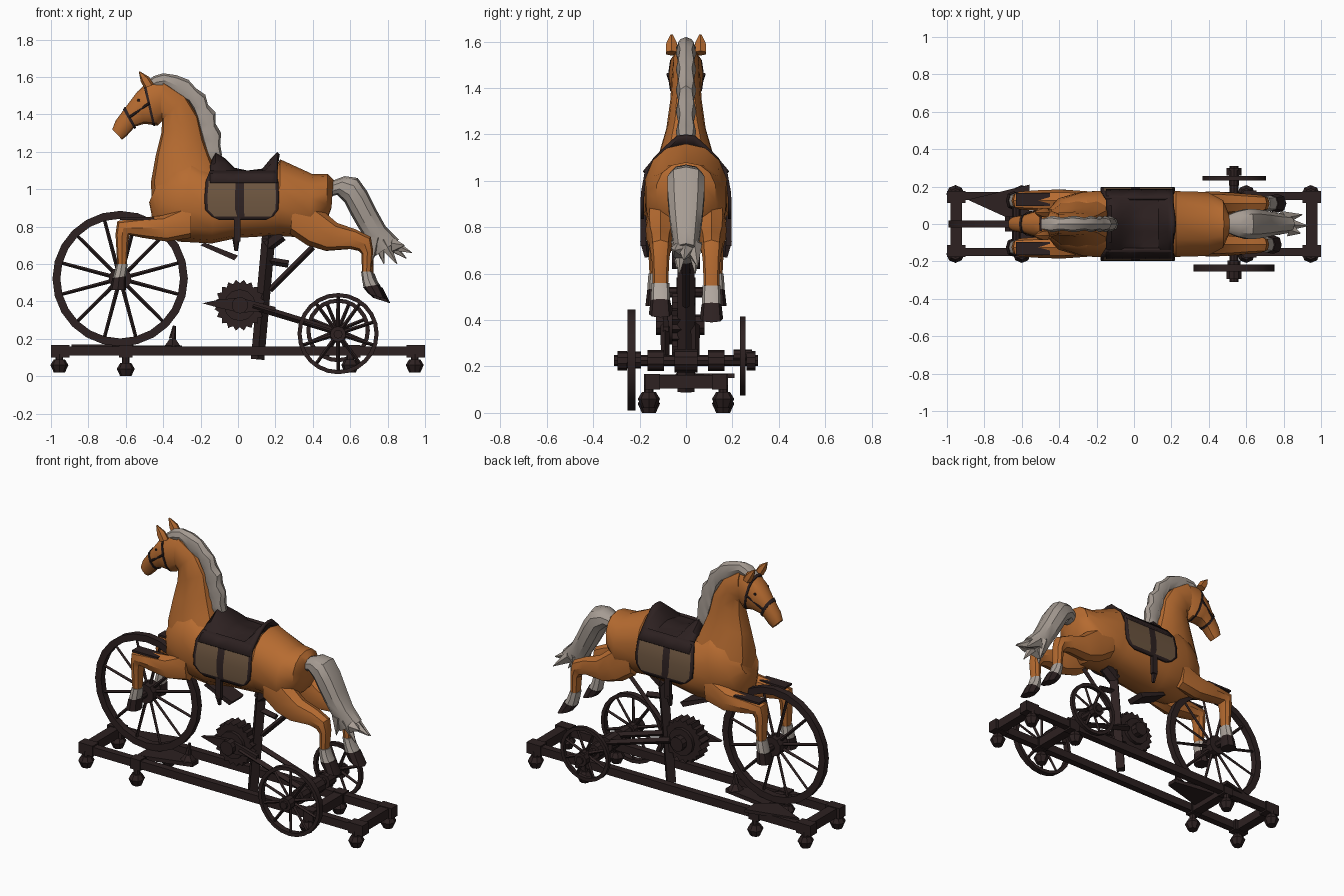
import bpy, bmesh, math
from mathutils import Vector, Matrix

def material(name, rgb):
    m = bpy.data.materials.new(name)
    m.diffuse_color = (*rgb, 1)
    return m

COAT = material("chestnut coat", (0.47, 0.148, 0.03))
DARK = material("dark iron and leather", (0.026, 0.015, 0.015))
HAIR = material("grey hair", (0.38, 0.33, 0.29))
PANEL = material("tan leather", (0.15, 0.09, 0.05))
SOCK = material("pale sock", (0.43, 0.38, 0.34))

def finish(name, bm, *mats, smooth=35):
    bmesh.ops.recalc_face_normals(bm, faces=bm.faces)
    me = bpy.data.meshes.new(name)
    for m in mats:
        me.materials.append(m)
    bm.to_mesh(me)
    bm.free()
    ob = bpy.data.objects.new(name, me)
    bpy.context.collection.objects.link(ob)
    if smooth:
        bpy.ops.object.select_all(action='DESELECT')
        ob.select_set(True)
        bpy.context.view_layer.objects.active = ob
        bpy.ops.object.shade_smooth_by_angle(angle=math.radians(smooth))
    return ob

def loft(name, rings, mat, yc=0, n=12, e=0.85):
    """Rings are (top x, top z, bottom x, bottom z, half width)."""
    bm = bmesh.new()
    loops = []
    for x1, z1, x2, z2, w in rings:
        loop = []
        for i in range(n):
            a = 2 * math.pi * i / n
            c, s = (math.copysign(abs(f) ** e, f) for f in (math.cos(a), math.sin(a)))
            loop.append(bm.verts.new(((x1 + x2 + (x1 - x2) * c) / 2, yc + w * s,
                                      (z1 + z2 + (z1 - z2) * c) / 2)))
        loops.append(loop)
    for a, b in zip(loops, loops[1:]):
        for i in range(n):
            bm.faces.new((a[i], a[(i + 1) % n], b[(i + 1) % n], b[i]))
    bm.faces.new(loops[0])
    bm.faces.new(loops[-1])
    return finish(name, bm, mat)

def add_rod(bm, a, b, r1, r2=None, n=6):
    a, b = Vector(a), Vector(b)
    d = b - a
    mat = Matrix.Translation((a + b) / 2) @ d.to_track_quat('Z', 'Y').to_matrix().to_4x4()
    bmesh.ops.create_cone(bm, cap_ends=True, segments=n, radius1=r1,
                          radius2=r1 if r2 is None else r2, depth=d.length, matrix=mat)

def rods(name, items, mat=DARK):
    bm = bmesh.new()
    for it in items:
        add_rod(bm, *it)
    return finish(name, bm, mat)

def boxes(name, items, mat=DARK):
    """Items are (x0, x1, y0, y1, z0, z1)."""
    bm = bmesh.new()
    for x0, x1, y0, y1, z0, z1 in items:
        bmesh.ops.create_cube(bm, size=1, matrix=Matrix.Translation(
            ((x0 + x1) / 2, (y0 + y1) / 2, (z0 + z1) / 2)) @ Matrix.Diagonal((x1 - x0, y1 - y0, z1 - z0, 1)))
    return finish(name, bm, mat, smooth=0)

def prism(name, pts, lo, hi, axis, mat=DARK):
    """Outline extruded along y or z."""
    bm = bmesh.new()
    f = bm.faces.new([bm.verts.new((p, lo, q) if axis == 'y' else (p, q, lo)) for p, q in pts])
    r = bmesh.ops.extrude_face_region(bm, geom=[f])
    off = (0, hi - lo, 0) if axis == 'y' else (0, 0, hi - lo)
    bmesh.ops.translate(bm, vec=off, verts=[v for v in r['geom'] if isinstance(v, bmesh.types.BMVert)])
    return finish(name, bm, mat, smooth=0)

def wheel(name, x, y, z, r, thick, width, spokes, n=24):
    bm = bmesh.new()
    prof = [(r, -width), (r, width), (r - thick, width), (r - thick, -width)]
    vs = [[bm.verts.new((x + p * math.cos(2 * math.pi * i / n), y + q, z + p * math.sin(2 * math.pi * i / n)))
           for p, q in prof] for i in range(n)]
    for i in range(n):
        a, b = vs[i], vs[(i + 1) % n]
        for k in range(4):
            bm.faces.new((a[k], a[(k + 1) % 4], b[(k + 1) % 4], b[k]))
    for i in range(spokes):
        a = 2 * math.pi * (i + 0.5) / spokes
        c, s = math.cos(a), math.sin(a)
        add_rod(bm, (x, y, z), (x + (r - thick / 2) * c, y, z + (r - thick / 2) * s), 0.011, 0.009, 4)
    add_rod(bm, (x, y - 0.04, z), (x, y + 0.04, z), r * 0.17, None, 10)
    return finish(name, bm, DARK)

# Horse body, neck and head
loft("body", [(.51, 1.05, .50, .90, .06), (.48, 1.08, .47, .82, .13), (.40, 1.08, .38, .74, .175),
              (.225, 1.16, .22, .75, .18), (.18, 1.075, .18, .75, .18), (0, 1.06, 0, .74, .185),
              (-.12, 1.09, -.14, .71, .185), (-.24, 1.18, -.32, .72, .175), (-.33, 1.15, -.45, .80, .14),
              (-.42, 1.06, -.475, .93, .08)], COAT, n=14, e=.92)
loft("neck", [(-.10, 1.08, -.46, .88, .15), (-.14, 1.17, -.465, 1.04, .12), (-.18, 1.27, -.44, 1.18, .085),
              (-.21, 1.39, -.41, 1.30, .068), (-.28, 1.50, -.405, 1.37, .062), (-.40, 1.58, -.42, 1.37, .06)], COAT)
loft("head", [(-.38, 1.57, -.39, 1.38, .05), (-.48, 1.575, -.43, 1.34, .074), (-.54, 1.52, -.50, 1.35, .074),
              (-.60, 1.44, -.55, 1.335, .052), (-.655, 1.365, -.595, 1.285, .043), (-.672, 1.32, -.62, 1.265, .034)], COAT)
for s in (-1, 1):
    loft("ear", [(-.45, 1.56, -.50, 1.54, .028), (-.475, 1.60, -.52, 1.575, .026), (-.525, 1.63, -.53, 1.628, .006)],
         COAT, s * .062, 6)
    rods("eye", [((-.53, s * .062, 1.475), (-.53, s * .071, 1.475), .009, .006, 8)], DARK)

# Bridle: two bands round the head joined by cheek straps
loft("noseband", [(-.604, 1.443, -.544, 1.328, .056), (-.615, 1.426, -.555, 1.322, .053)], DARK)
loft("browband", [(-.495, 1.57, -.442, 1.337, .078), (-.507, 1.56, -.455, 1.34, .078)], DARK)
for s in (-1, 1):
    rods("cheek_strap", [((-.58, s * .053, 1.385), (-.475, s * .078, 1.46), .007)])

# Mane: wedge with a wavy outer edge
path = [(-.50, 1.565, -.46, 1.53), (-.45, 1.605, -.42, 1.54), (-.40, 1.62, -.37, 1.54), (-.33, 1.61, -.31, 1.49),
        (-.265, 1.585, -.26, 1.46), (-.225, 1.54, -.235, 1.42), (-.175, 1.505, -.22, 1.37), (-.16, 1.45, -.21, 1.33),
        (-.12, 1.41, -.20, 1.28), (-.12, 1.35, -.19, 1.25), (-.09, 1.30, -.18, 1.21), (-.095, 1.24, -.17, 1.18),
        (-.085, 1.18, -.15, 1.15)]
loft("mane", [(a, b, c, d, .034 + .010 * (i % 2)) for i, (a, b, c, d) in enumerate(path)], HAIR, n=8)

# Tail with loose tips
loft("tail", [(.49, 1.04, .49, .96, .045), (.57, 1.07, .53, .97, .07), (.64, 1.06, .57, .93, .084),
              (.69, .99, .60, .87, .082), (.74, .89, .64, .80, .074), (.79, .80, .69, .72, .062),
              (.86, .73, .73, .64, .052)], HAIR, n=10)
rods("tail_tips", [((.73 + .02 * i, y, .74 - .008 * i), t, .04, .002, 5) for i, (y, t) in enumerate(
    [(-.03, (.72, -.04, .62)), (.03, (.78, .04, .60)), (-.02, (.85, -.03, .60)),
     (.03, (.90, .05, .63)), (0, (.93, -.01, .66)), (-.03, (.89, -.05, .70))])], HAIR)

# Legs, with pale socks and dark hooves
for s in (-1, 1):
    side = "right" if s < 0 else "left"
    loft("front_leg_" + side, [(-.25, .93, -.25, .74, .05), (-.40, .86, -.38, .72, .06), (-.54, .845, -.51, .74, .055),
         (-.645, .83, -.58, .755, .048), (-.655, .76, -.585, .73, .04), (-.645, .59, -.595, .59, .032)], COAT, s * .125, 8)
    loft("front_sock_" + side, [(-.65, .60, -.59, .60, .037), (-.66, .56, -.595, .56, .04), (-.67, .52, -.60, .53, .04)],
         SOCK, s * .125, 8)
    loft("front_hoof_" + side, [(-.672, .525, -.598, .535, .042), (-.685, .46, -.60, .46, .05)], DARK, s * .125, 8)
    boxes("leg_plate_" + side, [(-.63, -.45, s * .13 - .035, s * .13 + .035, .836, .848)])

    def fold(rs):
        # The right hind leg is drawn up very slightly
        f = lambda x, z: (x, z) if s > 0 or z > .7 else (x - .08 * (.7 - z), .7 - (.7 - z) * .93)
        return [(*f(a, b), *f(c, d), w) for a, b, c, d, w in rs]
    loft("hind_leg_" + side, fold([(.30, 1.0, .28, .76, .055), (.46, .88, .37, .70, .065), (.53, .82, .47, .67, .06),
         (.63, .785, .60, .68, .05), (.71, .745, .645, .67, .045), (.725, .67, .665, .65, .038),
         (.725, .54, .675, .54, .033)]), COAT, s * .11, 8)
    loft("hind_sock_" + side, fold([(.73, .55, .67, .55, .038), (.745, .51, .68, .50, .04), (.77, .47, .69, .46, .042)]),
         SOCK, s * .11, 8)
    loft("hind_hoof_" + side, fold([(.773, .475, .687, .46, .043), (.815, .39, .72, .42, .05)]), DARK, s * .11, 8)

# Saddle seat: curved shell between pommel and cantle
bm = bmesh.new()
grid = []
for x, zt in [(-.15, 1.14), (-.12, 1.20), (-.07, 1.165), (-.02, 1.115), (.05, 1.10), (.13, 1.11), (.18, 1.17), (.21, 1.20)]:
    half = [(.04, zt - .005), (.10, min(zt - .02, 1.14)), (.15, 1.085), (.187, 1.04)]
    row = [(-y, z) for y, z in reversed(half)] + [(0, zt)] + half
    grid.append([bm.verts.new((x, y, z)) for y, z in row])
for a, b in zip(grid, grid[1:]):
    for i in range(len(a) - 1):
        bm.faces.new((a[i], a[i + 1], b[i + 1], b[i]))
finish("saddle_seat", bm, DARK).modifiers.new("thickness", 'SOLIDIFY').thickness = .02

# Saddle flaps: tan panels inside a dark border and a middle strap
for s in (-1, 1):
    bm = bmesh.new()
    grid = []
    for z, x0, x1, y in [(1.10, -.15, .2, .14), (1.045, -.172, .215, .177), (.95, -.18, .22, .194),
                         (.89, -.175, .215, .197), (.855, -.14, .19, .197), (.835, -.10, .15, .195)]:
        grid.append([bm.verts.new((x0 + (x1 - x0) * u, s * y, z)) for u in (0, .04, .41, .53, .96, 1)])
    for j in range(5):
        for i in range(5):
            f = bm.faces.new((grid[j][i], grid[j][i + 1], grid[j + 1][i + 1], grid[j + 1][i]))
            f.material_index = int(i in (1, 3) and j in (1, 2, 3))
    finish("saddle_flap", bm, DARK, PANEL).modifiers.new("thickness", 'SOLIDIFY').thickness = .015
    boxes("stirrup_strap", [(-.022, .014, s * .185 - .012, s * .185 + .012, .72, .85)])
    rods("stirrup", [((-.01, s * .18, .74), (-.01, s * .17, .67), .022, .01, 5)])

# Base frame with round feet
boxes("base_rails", [(-.98, .98, s * .15 - .022, s * .15 + .022, .11, .16) for s in (-1, 1)])
boxes("base_ends", [(s * .95 - .05, s * .95 + .05, t * .145 - .032, t * .145 + .032, .10, .168)
                    for s in (-1, 1) for t in (-1, 1)]
      + [(x - .03, x + .03, -.15, .15, .105, .163) for x in (-.95, -.6, .62, .95)]
      + [(x - .035, x + .035, s * .15 - .03, s * .15 + .03, .10, .168) for x in (-.6, .62) for s in (-1, 1)])
feet = []
for x, z in ((-.955, .02), (-.6, .0), (.6, .02), (.945, .02)):
    for s in (-1, 1):
        feet += [((x, s * .16, z), (x, s * .16, z + .04), .03, .048, 8), ((x, s * .16, z + .04), (x, s * .16, z + .07), .048, .03, 8),
                 ((x, s * .16, .06), (x, s * .16, .12), .02, .02, 8)]
rods("feet", feet)
prism("corner_plate", [(-.89, .13), (-.56, .21), (-.56, .10), (-.67, .03)], .15, .17, 'z')
prism("front_plate", [(-.62, -.12), (-.62, .08), (-.30, .03), (-.30, -.03)], .14, .165, 'z')
rods("foot_peg", [((-.35, 0, .16), (-.35, 0, .20), .05, .018, 6), ((-.35, 0, .2), (-.34, 0, .27), .02, .008, 6)])

# Wheels and axles
wheel("front_wheel", -.63, 0, .522, .362, .042, .02, 12)
rods("front_axle", [((-.63, -.14, .52), (-.63, .14, .52), .022, .022, 8)])
wheel("rear_wheel_right", .535, -.235, .228, .217, .022, .018, 10)
wheel("rear_wheel_left", .535, .245, .245, .17, .022, .012, 8)
rods("rear_axle", [((.535, -.31, .225), (.535, .31, .225), .024, .024, 8)]
     + [((.535, y - w, .225), (.535, y + w, .225), r, r, 10) for y, w, r in
        ((-.275, .02, .042), (.28, .02, .042), (-.13, .035, .045), (.13, .035, .045), (0, .05, .05))])

# Drive gear, crank, connecting bars
teeth = [(.01 + r * math.cos(i * math.pi / 20), .38 + r * math.sin(i * math.pi / 20))
         for i in range(40) for r in [.137 if i % 2 else .118]]
prism("gear", teeth, -.06, .02, 'y')
rods("gear_hub", [((.01, -.13, .38), (.01, .08, .38), .045, .045, 10), ((.01, -.08, .38), (.01, .04, .38), .085, .085, 12)])
prism("crank", [(-.19, .39), (-.10, .41), (.01, .42), (.20, .37), (.20, .35), (.01, .34), (-.10, .365)], -.10, -.075, 'y')
rods("drive_bars", [((.08, y, .375), (.54, y, .235), .02, .018, 4) for y in (-.09, .04)])

# Post, strut and belly mounts
rods("post", [((.105, 0, .09), (.165, 0, .76), .036, .036, 4), ((.17, 0, .46), (.40, 0, .69), .016, .016, 4),
              ((.15, 0, .62), (.27, 0, .60), .02, .02, 4), ((.15, 0, .70), (.23, 0, .76), .04, .04, 6)])
prism("belly_plate", [(-.20, .70), (-.18, .715), (.0, .645), (-.02, .62)], -.06, .06, 'y')
